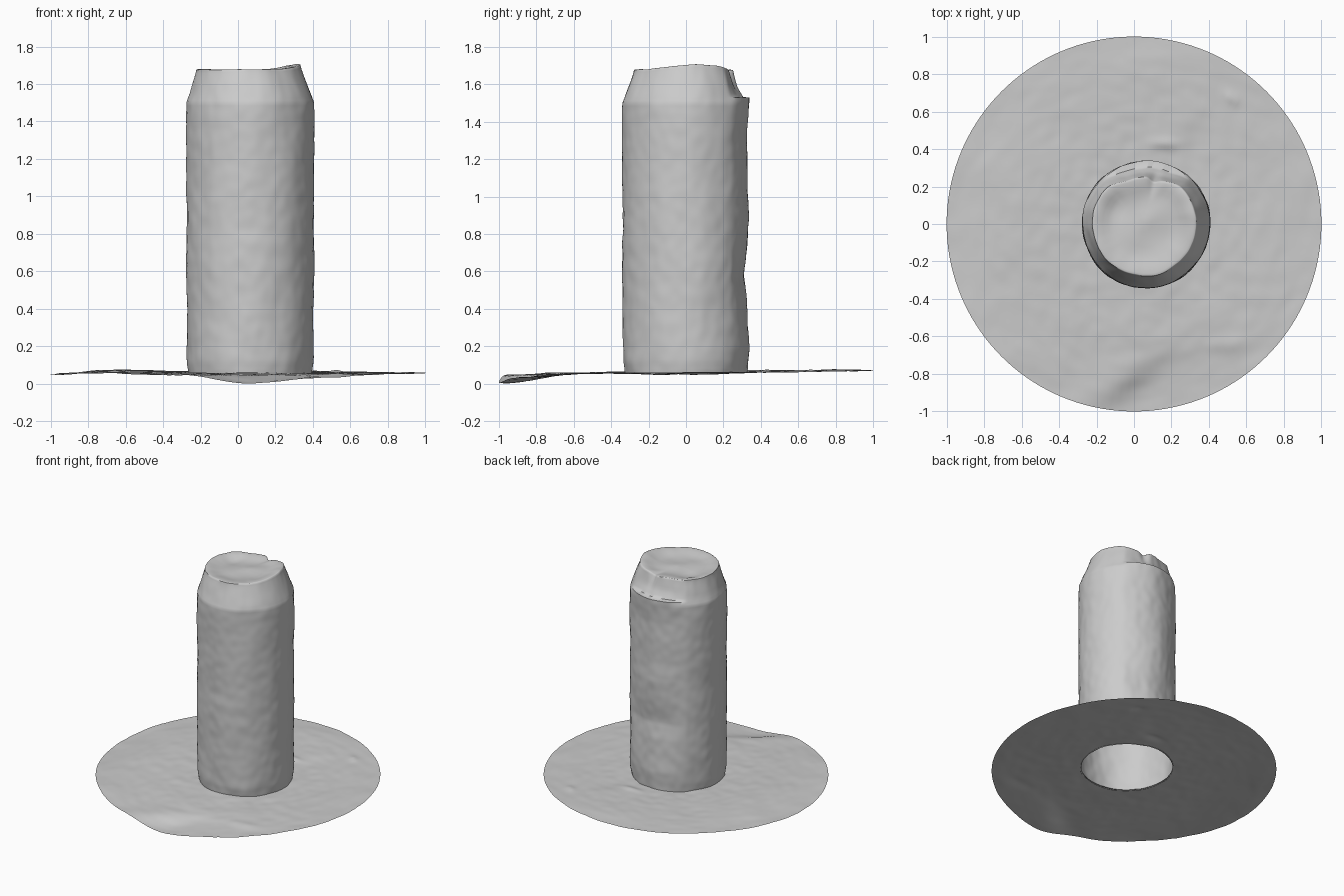
import bpy, bmesh, math
from mathutils import Vector, noise

if "Cube" in bpy.data.objects:
    bpy.data.objects.remove(bpy.data.objects["Cube"])

CX, CY, SEG = 0.065, 0.0, 144      # can axis and angular resolution


def bump(x, y, cx, cy, sx, sy):
    return math.exp(-((x - cx) / sx) ** 2 - ((y - cy) / sy) ** 2)


def interp(pts, t):
    for (a, u), (b, v) in zip(pts, pts[1:]):
        if t <= b:
            return u + (v - u) * max(0, t - a) / (b - a)
    return pts[-1][1]


def n(x, y, z=0.0):
    return noise.noise(Vector((x, y, z)))


def skin(name, rings, centre=None):
    """Join rings of points into a smooth open surface, optionally capped to a point."""
    bm = bmesh.new()
    vs = [[bm.verts.new(p) for p in r] for r in rings]
    for a, b in zip(vs, vs[1:]):
        for i in range(SEG):
            j = (i + 1) % SEG
            bm.faces.new((a[i], a[j], b[j], b[i]))
    if centre:
        c = bm.verts.new(centre)
        for i in range(SEG):
            bm.faces.new((vs[-1][i], vs[-1][(i + 1) % SEG], c))
    me = bpy.data.meshes.new(name)
    bm.to_mesh(me)
    bm.free()
    ob = bpy.data.objects.new(name, me)
    bpy.context.collection.objects.link(ob)
    bpy.context.view_layer.objects.active = ob
    ob.select_set(True)
    bpy.ops.object.shade_smooth_by_angle(angle=math.radians(50))
    ob.select_set(False)


ANG = [2 * math.pi * i / SEG for i in range(SEG)]


# Uneven ground sheet: gentle tilt, raised left/back, sunken front edge with a crease
def ground_z(x, y):
    z = 0.058 + 0.006 * y
    z += 0.016 * bump(x, y, -0.6, 0.1, 0.28, 0.6) - 0.012 * bump(x, y, -1.0, 0, 0.2, 0.5)
    z += 0.014 * bump(x, y, 0.1, 0.75, 0.35, 0.25)
    z -= 0.016 * bump(x, y, 0.45, -0.85, 0.35, 0.25)
    z -= 0.008 * bump(x, y, -0.2, -0.95, 0.4, 0.2)
    edge = 1 / (1 + math.exp(-((x + 0.15) * 0.6 - (y + 0.95) * 0.8) / 0.022))
    z -= 0.042 * edge * bump(x, y, 0.06, -1.0, 0.24, 0.28)
    z += 0.010 * bump(x, y, 0.17, 0.43, 0.08, 0.03) + 0.012 * bump(x, y, 0.52, 0.67, 0.03, 0.03)
    z += 0.010 * bump(x, y, 0.5, -0.64, 0.12, 0.04)
    return max(0.0, z + 0.005 * n(x * 5, y * 5, 3) + 0.003 * n(x * 14, y * 14, 7))


rings = []
for k in range(61):
    t = k / 60
    ring = []
    for a in ANG:
        c, s = math.cos(a), math.sin(a)
        x = (CX + 0.32 * c) * (1 - t) + c * t
        y = (CY + 0.32 * s) * (1 - t) + s * t
        ring.append((x, y, ground_z(x, y)))
    rings.append(ring)
skin("ground", rings)

# Can: hollow worn tube, tapered shoulder and dented lid
WALL = [(0.0, 0.32), (0.06, 0.328), (0.12, 0.336), (0.3, 0.338), (1.44, 0.342), (1.50, 0.340),
        (1.54, 0.325), (1.60, 0.302), (1.655, 0.280), (1.67, 0.276)]
BACK = [(0.0, 0.325), (0.2, 0.338), (0.45, 0.325), (0.57, 0.312), (0.72, 0.326), (0.9, 0.335),
        (1.1, 0.326), (1.35, 0.328), (1.5, 0.338), (1.528, 0.338), (1.532, 0.305),
        (1.58, 0.275), (1.67, 0.25)]
HEIGHTS = [0.05 + 1.45 * i / 90 for i in range(91)] + [1.512, 1.528, 1.533, 1.55, 1.57, 1.59,
           1.61, 1.63, 1.65, 1.66, 1.67]


def backness(a):
    return max(0.0, min(1.0, (math.sin(a) - 0.72) / 0.2))


def rim_lift(a):
    x, y = math.cos(a), math.sin(a)
    return (0.006 + 0.034 * bump(x, y, 0.75, 0.15, 0.5, 0.6) + 0.004 * n(x * 3, y * 3, 5)
            - 0.02 * bump(x, y, 0.22, 0.97, 0.14, 0.2))


rings = []
for z in HEIGHTS:
    ring = []
    top = max(0.0, (z - 1.55) / 0.12)
    for a in ANG:
        c, s = math.cos(a), math.sin(a)
        w = backness(a)
        r = interp(WALL, z) * (1 - w) + interp(BACK, z) * w
        r += 0.006 * n(c * 2, s * 2, z * 4) + 0.003 * n(c * 6, s * 6, z * 14)
        r -= 0.02 * top * bump(c, s, 0.22, 0.97, 0.12, 0.2)
        zz = z + rim_lift(a) * top
        if z < 0.06:
            zz = ground_z(CX + r * c, CY + r * s) - 0.004
        ring.append((CX - 0.01 * top + r * c, CY + r * s, zz))
    rings.append(ring)


def lid_z(x, y):
    return (1.662 + 0.02 * x + 0.007 * n(x * 7, y * 7, 2) + 0.008 * bump(x, y, 0.06, 0.02, 0.05, 0.05)
            - 0.012 * bump(x, y, -0.1, 0.1, 0.06, 0.12))


rim = rings[-1]
for f in (0.985, 0.95, 0.91, 0.86, 0.8, 0.7, 0.58, 0.45, 0.3, 0.15):
    ring = []
    for p in rim:
        x, y = 0.055 + (p[0] - 0.055) * f, p[1] * f
        k = min(1.0, max(0.0, (f - 0.55) / 0.42))
        k = k * k * (3 - 2 * k)
        ring.append((x, y, lid_z(x, y) * (1 - k) + (p[2] + 0.002) * k))
    rings.append(ring)
skin("can", rings, (0.055, 0, lid_z(0.055, 0)))
